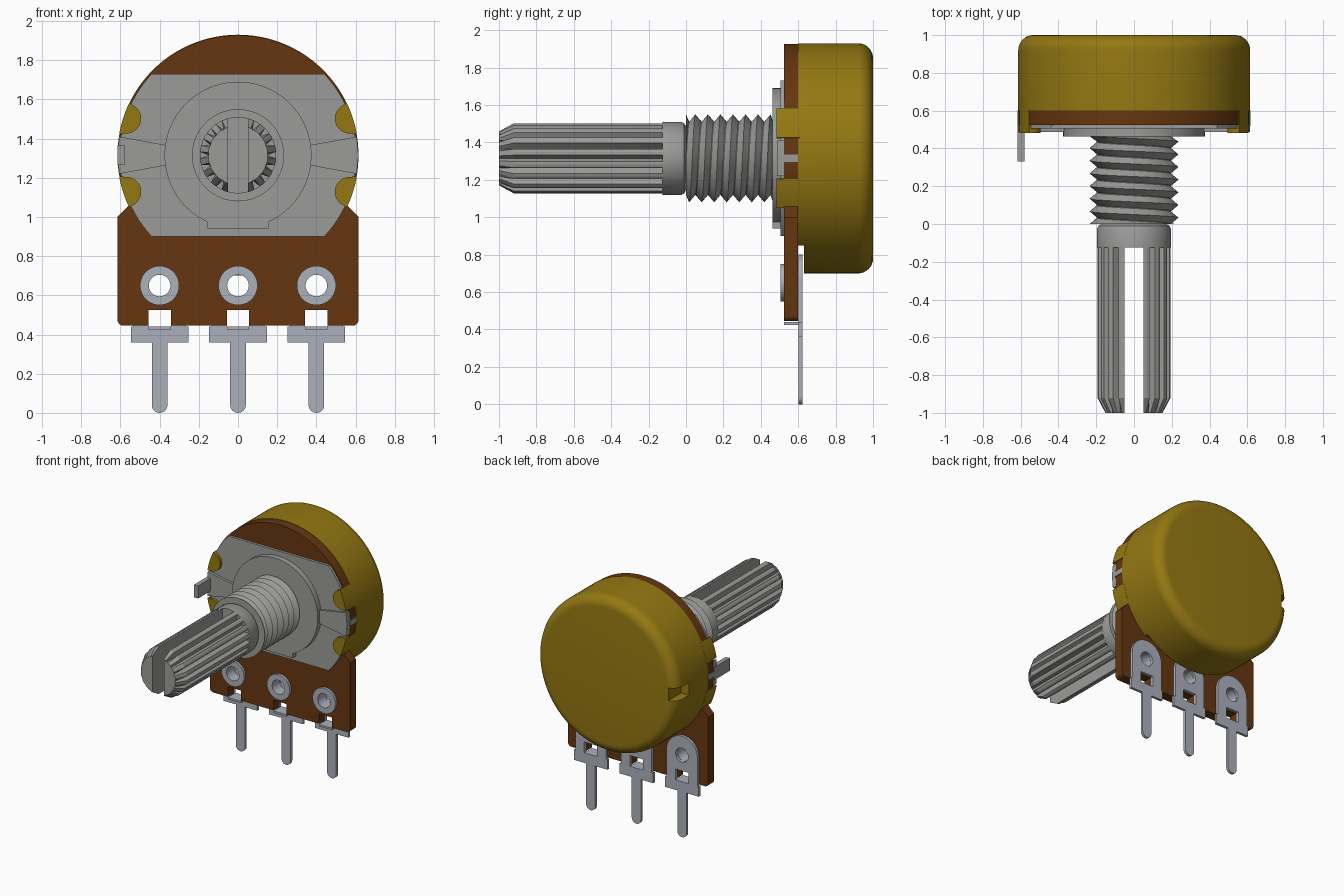
import bpy, bmesh, math
from math import sin, cos, pi, asin, degrees, radians

cube = bpy.data.objects.get("Cube")
if cube:
    bpy.data.objects.remove(cube, do_unlink=True)

C = 1.315   # height of the shaft axis
R = 0.615   # can radius


def material(name, rgb):
    m = bpy.data.materials.new(name)
    m.use_nodes = True
    m.diffuse_color = (*rgb, 1)
    b = next(n for n in m.node_tree.nodes if n.type == 'BSDF_PRINCIPLED')
    b.inputs["Base Color"].default_value = (*rgb, 1)
    b.inputs["Roughness"].default_value = 0.6
    return m


GREY = material("grey metal", (0.33, 0.33, 0.32))
TIN = material("tinned metal", (0.41, 0.44, 0.50))
BROWN = material("brown board", (0.13, 0.037, 0.005))
GOLD = material("dark gold", (0.30, 0.19, 0.006))


def activate(ob):
    bpy.ops.object.select_all(action='DESELECT')
    ob.select_set(True)
    bpy.context.view_layer.objects.active = ob


def smooth(ob, angle=30):
    activate(ob)
    bpy.ops.object.shade_smooth_by_angle(angle=radians(angle))


def finish(name, bm, mat):
    me = bpy.data.meshes.new(name)
    bm.to_mesh(me)
    bm.free()
    ob = bpy.data.objects.new(name, me)
    bpy.context.collection.objects.link(ob)
    me.materials.append(mat)
    return ob


def arc(cx, cz, r, a0, a1, n):
    """Points on an arc, angles in degrees."""
    return [(cx + r * cos(radians(a0 + (a1 - a0) * i / n)),
             cz + r * sin(radians(a0 + (a1 - a0) * i / n))) for i in range(n + 1)]


def circle(cx, cz, r, n=40):
    return arc(cx, cz, r, 0, 360, n)[:-1]


def rect(x0, x1, z0, z1):
    return [(x0, z0), (x1, z0), (x1, z1), (x0, z1)]


def plate(name, loops, y0, y1, mat):
    """Flat part outlined in x and z; inner loops become holes."""
    cu = bpy.data.curves.new(name, 'CURVE')
    cu.dimensions = '2D'
    cu.fill_mode = 'BOTH'
    cu.extrude = (y1 - y0) / 2
    for pts in loops:
        s = cu.splines.new('POLY')
        s.points.add(len(pts) - 1)
        for p, (x, z) in zip(s.points, pts):
            p.co = (x, z, 0, 1)
        s.use_cyclic_u = True
    cu.materials.append(mat)
    ob = bpy.data.objects.new(name, cu)
    bpy.context.collection.objects.link(ob)
    ob.location.y = (y0 + y1) / 2
    ob.rotation_euler.x = pi / 2
    activate(ob)
    bpy.ops.object.convert(target='MESH')
    ob = bpy.context.view_layer.objects.active
    bm = bmesh.new()
    bm.from_mesh(ob.data)
    bmesh.ops.remove_doubles(bm, verts=bm.verts, dist=1e-5)
    bmesh.ops.recalc_face_normals(bm, faces=bm.faces)
    bm.to_mesh(ob.data)
    bm.free()
    smooth(ob)
    return ob


def loft(name, rings, n, mat):
    """Capped tube along y; each ring is (y, radius function of index)."""
    bm = bmesh.new()
    rows = []
    for y, rad in rings:
        f = rad if callable(rad) else (lambda i, r=rad: r)
        rows.append([bm.verts.new((f(i) * cos(2 * pi * i / n), y,
                                   C + f(i) * sin(2 * pi * i / n))) for i in range(n)])
    for a, b in zip(rows, rows[1:]):
        for i in range(n):
            j = (i + 1) % n
            bm.faces.new((a[i], a[j], b[j], b[i]))
    bm.faces.new(rows[0])
    bm.faces.new(rows[-1])
    bmesh.ops.recalc_face_normals(bm, faces=bm.faces)
    return finish(name, bm, mat)


def box(name, x, y, z, mat):
    return plate(name, [rect(*x, *z)], *y, mat)


def cut(ob, x, y, z):
    """Subtract a box and discard the cutter."""
    cutter = box("cutter", x, y, z, ob.data.materials[0])
    cutter.hide_render = True
    m = ob.modifiers.new("cut", 'BOOLEAN')
    m.operation = 'DIFFERENCE'
    m.solver = 'EXACT'
    m.object = cutter
    activate(ob)
    bpy.ops.object.modifier_apply(modifier=m.name)
    bpy.data.objects.remove(cutter, do_unlink=True)


# Can: rounded back edge, side notch, clearance over the terminals
edge = [(0.92 + 0.08 * sin(a), R - 0.08 + 0.08 * cos(a))
        for a in [pi / 2 * i / 8 for i in range(9)]]
can = loft("can", [(0.6, R)] + edge, 128, GOLD)
cut(can, (-0.7, -0.545), (0.84, 1.1), (1.265, 1.365))
cut(can, (-0.7, 0.7), (0.5, 0.63), (0.5, 0.85))
smooth(can)

# Folded can tabs
for sx in (1, -1):
    for sz in (1, -1):
        tag = ("left" if sx > 0 else "right") + ("_upper" if sz > 0 else "_lower")
        flap = []
        for x, z in circle(0.57, 0.187, 0.076):
            k = min(1, R / math.hypot(x, z))
            flap.append((sx * x * k, C + sz * z * k))
        plate("tab_flap_" + tag, [flap], 0.483, 0.515, GOLD)
        a0, a1 = degrees(asin(0.11 / R)), degrees(asin(0.265 / R))
        skirt = arc(0, 0, R + 0.001, a0, a1, 8) + arc(0, 0, R - 0.02, a1, a0, 8)
        plate("tab_skirt_" + tag, [[(sx * x, C + sz * z) for x, z in skirt]],
              0.483, 0.61, GOLD)

# Circuit board with slots and holes
PINS = (-0.4, 0, 0.4)
a = degrees(asin((1.06 - C) / 0.612))
outline = arc(0, C, 0.612, a, 180 - a, 90) + [(-R, 1.0)] + arc(-0.585, 0.475, 0.03, 180, 270, 5)
for x in PINS:
    outline += [(x - 0.057, 0.445), (x - 0.057, 0.525), (x + 0.057, 0.525), (x + 0.057, 0.445)]
outline += arc(0.585, 0.475, 0.03, 270, 360, 5) + [(R, 1.0)]
plate("board", [outline] + [circle(x, 0.65, 0.07) for x in PINS], 0.525, 0.6, BROWN)

# Terminals and eyelets
for x, tag in zip(PINS, ("right", "middle", "left")):
    shape = arc(0, 0.04, 0.04, 180, 360, 12)
    shape += [(0.04, 0.36), (0.147, 0.36), (0.147, 0.44), (0.135, 0.44)]
    shape += arc(0, 0.665, 0.135, 0, 180, 24)
    shape += [(-0.135, 0.44), (-0.147, 0.44), (-0.147, 0.36), (-0.04, 0.36)]
    plate("terminal_" + tag, [[(x + px, pz) for px, pz in shape], circle(x, 0.65, 0.055),
                              rect(x - 0.057, x + 0.057, 0.44, 0.525)], 0.601, 0.622, TIN)
    box("terminal_lip_" + tag, (x - 0.057, x + 0.057), (0.525, 0.61), (0.425, 0.44), TIN)
    plate("eyelet_" + tag, [circle(x, 0.65, 0.1), circle(x, 0.65, 0.055)], 0.505, 0.599, TIN)

# Mounting plate: clipped disc, raised centre, side ribs and pins
t = degrees(asin(0.415 / 0.605))
plate("mounting_plate", [arc(0, C, 0.605, -t, t, 40) + arc(0, C, 0.605, 180 - t, 180 + t, 40)],
      0.505, 0.526, GREY)
b = degrees(math.acos(0.155 / 0.375))
plate("raised_disc", [arc(0, C, 0.375, -b, 180 + b, 80) + [(-0.155, 0.94), (0.155, 0.94)]],
      0.462, 0.52, GREY)
for s, tag in ((1, "left"), (-1, "right")):
    plate("rib_" + tag, [[(s * x, z) for x, z in ((0.36, 1.265), (0.606, 1.22), (R, 1.315),
                                                  (0.606, 1.41), (0.36, 1.365))]],
          0.486, 0.525, GREY)
    x0, x1 = sorted((s * 0.57, s * 0.616))
    box("side_pin_" + tag, (x0, x1), (0.52, 0.6), (1.295, 1.335), GREY)
box("locating_tab", (-0.616, -0.58), (0.33, 0.52), (1.265, 1.365), GREY)

# Threaded bushing: crest and root rows follow a helix
bm = bmesh.new()
PITCH, LENGTH, N = 0.067, 0.465, 64
rows = []
for k in range(-3, 16):
    rad = 0.235 if k % 2 else 0.195
    rows.append([bm.verts.new((rad * cos(2 * pi * i / N),
                               min(LENGTH, max(0, (k / 2 + i / N) * PITCH)),
                               C + rad * sin(2 * pi * i / N))) for i in range(N + 1)])
for p, q in zip(rows, rows[1:]):
    for i in range(N):
        bm.faces.new((p[i], q[i], q[i + 1], p[i + 1]))
bmesh.ops.remove_doubles(bm, verts=bm.verts, dist=1e-5)
smooth(finish("bushing_thread", bm, GREY))
smooth(loft("bushing_core", [(0.002, 0.197), (0.47, 0.197)], 64, GREY))

# Shaft collar
smooth(loft("collar", [(-0.125, 0.195), (-0.025, 0.195), (-0.01, 0.188),
                       (0.0, 0.17), (0.01, 0.17)], 64, GREY))

# Splined shaft with tapered end and slot
TEETH = 18


def spline(i):
    return (0.15, 0.194, 0.196, 0.194)[i % 4]


shaft = loft("splined_shaft", [(-1.0, lambda i: min(spline(i), 0.152)), (-0.92, spline),
                               (-0.12, spline)], TEETH * 4, GREY)
cut(shaft, (-0.05, 0.05), (-1.1, -0.124), (1.0, 1.7))
smooth(shaft, 15)
